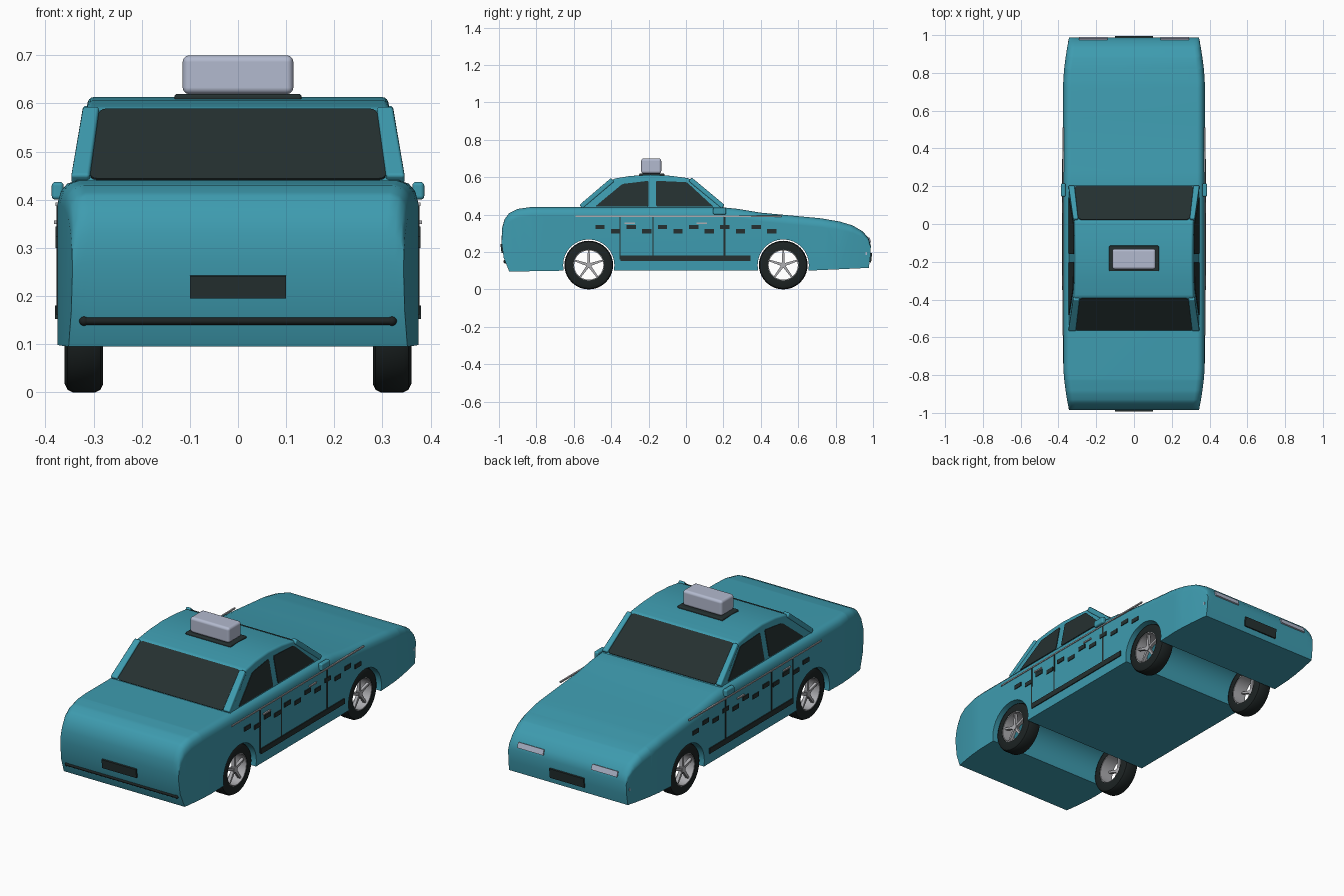
import bpy, bmesh, math
from mathutils import Vector, Matrix

old = bpy.data.objects.get("Cube")
if old:
    bpy.data.objects.remove(old, do_unlink=True)


def material(name, rgb, rough=0.6):
    m = bpy.data.materials.new(name)
    m.use_nodes = True
    m.diffuse_color = (*rgb, 1)
    bsdf = m.node_tree.nodes["Principled BSDF"]
    bsdf.inputs["Base Color"].default_value = (*rgb, 1)
    bsdf.inputs["Roughness"].default_value = rough
    return m


TEAL = material("teal paint", (0.048, 0.33, 0.43))
GLASS = material("dark trim", (0.018, 0.03, 0.03))
RUBBER = material("black rubber", (0.012, 0.017, 0.017))
SILVER = material("silver", (0.42, 0.42, 0.44))
LAMP = material("pale lamp", (0.45, 0.49, 0.62))


def finish(name, bm, mat, bevel=0, segments=3, angle=35):
    bmesh.ops.recalc_face_normals(bm, faces=bm.faces)
    me = bpy.data.meshes.new(name)
    bm.to_mesh(me)
    bm.free()
    me.materials.append(mat)
    me.shade_smooth()
    me.set_sharp_from_angle(angle=math.radians(angle))
    ob = bpy.data.objects.new(name, me)
    bpy.context.scene.collection.objects.link(ob)
    if bevel:
        b = ob.modifiers.new("Bevel", 'BEVEL')
        b.width, b.segments, b.limit_method = bevel, segments, 'ANGLE'
        b.harden_normals = True
    return ob


def box(name, lo, hi, mat, bevel=0):
    lo, hi = Vector(lo), Vector(hi)
    bm = bmesh.new()
    bmesh.ops.create_cube(bm, size=1)
    size = hi - lo
    for v in bm.verts:
        v.co = (lo + hi) / 2 + Vector(c * abs(s) for c, s in zip(v.co, size))
    return finish(name, bm, mat, bevel)


def slab(name, corners, thick, mat, round_corners=0, bevel=0):
    """Flat plate through the corners, thickened evenly to both sides."""
    bm = bmesh.new()
    bm.faces.new([bm.verts.new(c) for c in corners])
    if round_corners:
        bmesh.ops.bevel(bm, geom=bm.verts[:], offset=round_corners, segments=3,
                        profile=0.5, affect='VERTICES')
    bm.normal_update()
    face = bm.faces[:][0]
    n = face.normal.copy()
    bmesh.ops.translate(bm, verts=bm.verts[:], vec=-n * thick / 2)
    ext = bmesh.ops.extrude_face_region(bm, geom=[face], use_keep_orig=True)
    bmesh.ops.translate(bm, vec=n * thick,
                        verts=[g for g in ext["geom"] if isinstance(g, bmesh.types.BMVert)])
    return finish(name, bm, mat, bevel)


def bridge(bm, rings, closed=False):
    pairs = list(zip(rings, rings[1:] + rings[:1])) if closed else list(zip(rings, rings[1:]))
    for a, b in pairs:
        for i in range(len(a)):
            j = (i + 1) % len(a)
            bm.faces.new((a[i], a[j], b[j], b[i]))


# Body: side profile with wheel tunnels, lofted across the width
WHEEL_Y, WHEEL_Z, ARCH = 0.52, 0.13, 0.137
profile = [(-0.945, 0.095), (-0.975, 0.17), (-0.986, 0.27), (-0.983, 0.33), (-0.97, 0.375),
           (-0.945, 0.408), (-0.90, 0.43), (-0.83, 0.44), (0.18, 0.44), (0.28, 0.43),
           (0.40, 0.41), (0.56, 0.395), (0.72, 0.38), (0.82, 0.363), (0.89, 0.342),
           (0.945, 0.31), (0.975, 0.275), (0.988, 0.235), (0.985, 0.17), (0.977, 0.115)]
dip = math.asin(0.03 / ARCH)
for cy in (WHEEL_Y, -WHEEL_Y):
    for k in range(19):
        a = -dip + (math.pi + 2 * dip) * k / 18
        profile.append((cy + ARCH * math.cos(a), WHEEL_Z + ARCH * math.sin(a)))
bm = bmesh.new()
rings = []
edge = [(0.335, 0), (0.355, 0.007), (0.368, 0.022), (0.375, 0.048)]
for x, drop in [(-x, d) for x, d in reversed(edge)] + edge:
    ring = []
    for i, (y, z) in enumerate(profile):
        w = min(1, max(0, (z - 0.2) / 0.17)) if i < 20 else 0
        ring.append(bm.verts.new((x, y, z - drop * w)))
    rings.append(ring)
bridge(bm, rings)
bm.faces.new(rings[0])
bm.faces.new(rings[-1])
for y in (0.76, 0.82, 0.88, 0.93):
    for s in (-1, 1):
        bmesh.ops.bisect_plane(bm, geom=bm.verts[:] + bm.edges[:] + bm.faces[:],
                               plane_co=(0, s * y, 0), plane_no=(0, 1, 0))
for v in bm.verts:
    t = max(0, abs(v.co.y) - 0.74) / 0.25
    v.co.x *= 1 - 0.085 * t ** 1.6
body = finish("body", bm, TEAL)
body.modifiers.new("Normals", 'WEIGHTED_NORMAL').keep_sharp = True


# Cabin: sides lean inward with height
def lean(z):
    return 0.343 - 0.19 * (z - 0.44)


cabin = [(-0.575, 0.43), (-0.385, 0.592), (-0.30, 0.606), (-0.19, 0.613),
         (-0.08, 0.607), (0.015, 0.594), (0.212, 0.43)]
bm = bmesh.new()
bridge(bm, [[bm.verts.new((s * lean(z), y, z)) for y, z in cabin] for s in (-1, 1)])
bm.verts.ensure_lookup_table()
n = len(cabin)
bm.faces.new(bm.verts[:n])
bm.faces.new(bm.verts[n:])
finish("cabin", bm, TEAL, bevel=0.01)

# Windscreens and the raised corner pillars beside them
for name, base, top, wb, wt in (("rear", (-0.562, 0.441), (-0.392, 0.586), 0.308, 0.288),
                                ("front", (0.199, 0.441), (0.022, 0.588), 0.315, 0.295)):
    slab(name + "_windscreen", [(-wb, *base), (wb, *base), (wt, *top), (-wt, *top)],
         0.009, GLASS, round_corners=0.015)
    for s, side in ((1, "left"), (-1, "right")):
        slab(f"{name}_{side}_pillar", [(s * wb, *base), (s * 0.347, *base),
             (s * 0.322, *top), (s * wt, *top)], 0.026, TEAL, bevel=0.007)

# Repeated side trim
REAR_WIN = [(-0.485, 0.443), (-0.34, 0.563), (-0.20, 0.58), (-0.20, 0.443)]
FRONT_WIN = [(-0.16, 0.443), (-0.16, 0.58), (0.005, 0.572), (0.145, 0.443)]
for s, side in ((1, "left"), (-1, "right")):
    def trim(name, y0, y1, z0, z1, mat, out=0.379):
        box(f"{side}_{name}", (s * 0.371, y0, z0), (s * out, y1, z1), mat)

    for name, win in (("rear", REAR_WIN), ("front", FRONT_WIN)):
        slab(f"{side}_{name}_window", [(s * lean(z), y, z) for y, z in win],
             0.007, GLASS, round_corners=0.008)
    trim("waist_strip", -0.59, 0.51, 0.387, 0.394, SILVER)
    trim("sill", -0.35, 0.345, 0.152, 0.18, GLASS, 0.38)
    for k, (y, w) in enumerate(((-0.352, 0.003), (-0.176, 0.003), (0.205, 0.005))):
        trim(f"door_gap_{k}", y - w, y + w, 0.16, 0.387, GLASS, 0.377)
    for k in range(12):
        y, z = -0.46 + 0.0835 * k, 0.333 - 0.022 * (k % 2)
        trim(f"check_{k}", y - 0.025, y + 0.025, z - 0.011, z + 0.011, GLASS)
    for k, y in enumerate((-0.30, 0.085)):
        trim(f"door_handle_{k}", y - 0.028, y + 0.028, 0.35, 0.357, SILVER, 0.382)
    box(f"{side}_mirror", (s * 0.362, 0.145, 0.40), (s * 0.387, 0.215, 0.437), TEAL, 0.008)
    box(f"{side}_marker", (s * 0.335, 0.955, 0.185), (s * 0.349, 0.968, 0.20), LAMP)
    slab(f"{side}_headlight", [(s * x, y, z) for x, y, z in
         ((0.14, 0.986, 0.25), (0.29, 0.986, 0.25), (0.29, 0.977, 0.277), (0.14, 0.977, 0.277))],
         0.009, LAMP)

# Number plates and lower bar
slab("rear_plate", [(-0.1, -0.982, 0.195), (0.1, -0.982, 0.195),
                    (0.1, -0.988, 0.242), (-0.1, -0.988, 0.242)], 0.009, GLASS)
slab("front_plate", [(-0.1, 0.985, 0.145), (0.1, 0.985, 0.145),
                     (0.1, 0.991, 0.195), (-0.1, 0.991, 0.195)], 0.009, GLASS)
bm = bmesh.new()
turn = Matrix.Translation((0, -0.966, 0.148)) @ Matrix.Rotation(math.pi / 2, 4, 'Y')
bmesh.ops.create_cone(bm, cap_ends=True, segments=12, radius1=0.008, radius2=0.008,
                      depth=0.64, matrix=turn)
for s in (-1, 1):
    bmesh.ops.create_uvsphere(bm, u_segments=12, v_segments=8, radius=0.01,
                              matrix=Matrix.Translation((s * 0.32, -0.966, 0.148)))
finish("bumper_bar", bm, RUBBER)

# Roof sign
box("sign_base", (-0.132, -0.25, 0.6), (0.132, -0.115, 0.62), GLASS, 0.006)
box("sign_lamp", (-0.115, -0.24, 0.619), (0.115, -0.132, 0.7), LAMP, 0.014)


# Wheels: open tyre, thin rim and five tapered spokes
def hoop(name, section, cx, cy, mat):
    bm = bmesh.new()
    rings = []
    for k in range(40):
        a = math.tau * k / 40
        rings.append([bm.verts.new((cx + x, cy + r * math.sin(a), WHEEL_Z + r * math.cos(a)))
                      for x, r in section])
    bridge(bm, rings, closed=True)
    finish(name, bm, mat)


TYRE = [(-0.04, 0.082), (-0.04, 0.113), (-0.034, 0.125), (-0.024, 0.13),
        (0.024, 0.13), (0.034, 0.125), (0.04, 0.113), (0.04, 0.082)]
RIM = [(-0.038, 0.078), (-0.038, 0.084), (0.038, 0.084), (0.038, 0.078)]
for s, side in ((1, "left"), (-1, "right")):
    for cy, end in ((-WHEEL_Y, "rear"), (WHEEL_Y, "front")):
        tag = f"{end}_{side}"
        hoop(tag + "_tyre", TYRE, s * 0.32, cy, RUBBER)
        hoop(tag + "_rim", RIM, s * 0.32, cy, SILVER)
        bm = bmesh.new()
        bmesh.ops.create_cone(bm, cap_ends=True, segments=20, radius1=0.016, radius2=0.016,
                              depth=0.022, matrix=Matrix.Rotation(math.pi / 2, 4, 'Y'))
        for k in range(5):
            made = bmesh.ops.create_cube(bm, size=1)["verts"]
            for v in made:
                far = v.co.z > 0
                v.co = (v.co.x * 0.016, v.co.y * (0.009 if far else 0.016),
                        0.08 if far else 0.006)
            bmesh.ops.rotate(bm, verts=made, matrix=Matrix.Rotation(math.tau * k / 5, 3, 'X'))
        bmesh.ops.translate(bm, verts=bm.verts[:], vec=(s * 0.34, cy, WHEEL_Z))
        finish(tag + "_spokes", bm, SILVER)
